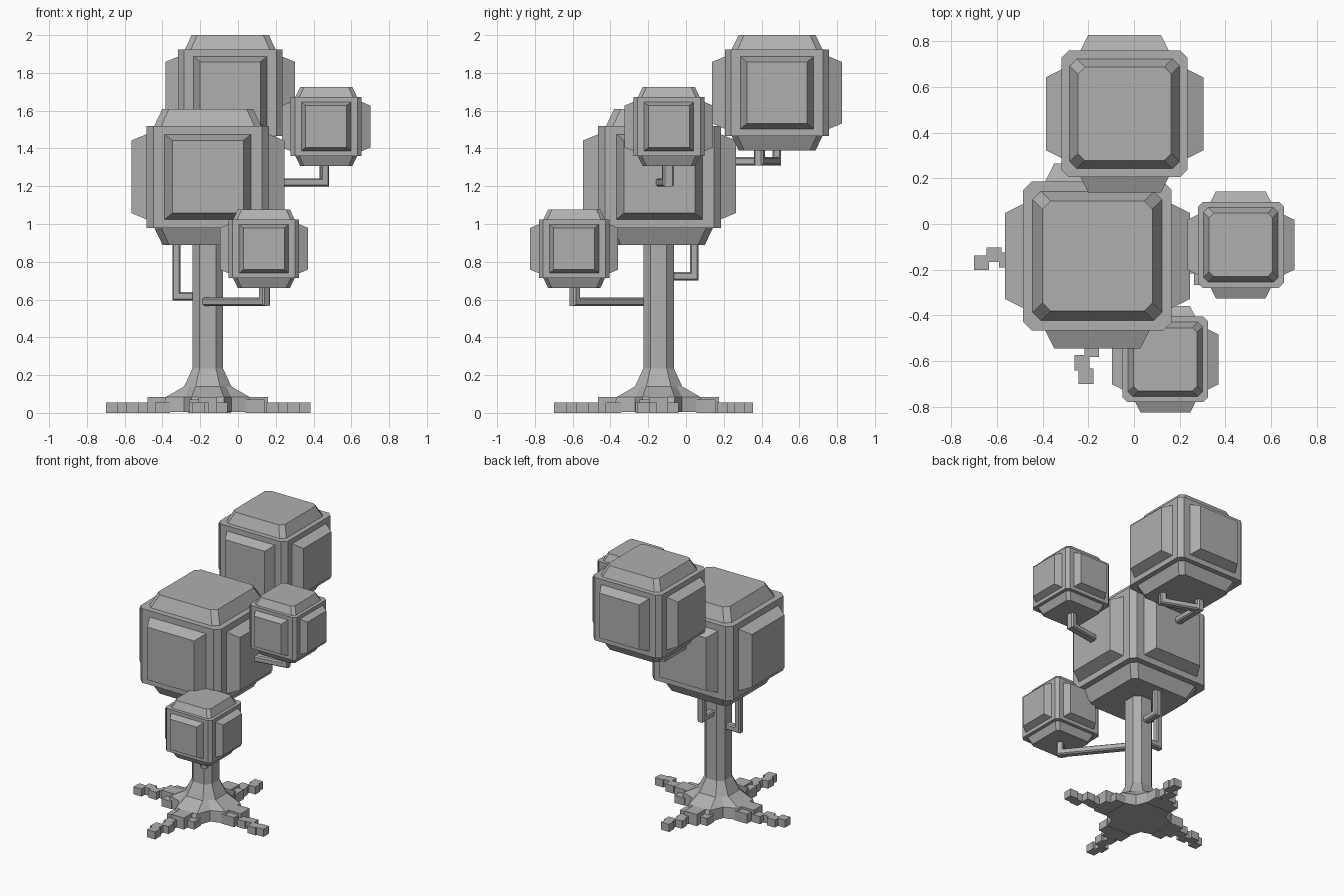
import bpy, bmesh, math
from mathutils import Vector, Matrix

if "Cube" in bpy.data.objects:
    bpy.data.objects.remove(bpy.data.objects["Cube"])

TX, TY = -0.16, -0.145          # trunk centre
GREY = bpy.data.materials.new("dark_grey")
GREY.diffuse_color = (0.43, 0.43, 0.43, 1)
GREY.use_nodes = True
GREY.node_tree.nodes["Principled BSDF"].inputs["Base Color"].default_value = GREY.diffuse_color


def loft(bm, rings, mat=None):
    """Skin a stack of equal-length rings and cap both ends."""
    mat = mat or Matrix()
    vs = [[bm.verts.new(mat @ Vector(p)) for p in r] for r in rings]
    n = len(vs[0])
    for a, b in zip(vs, vs[1:]):
        for i in range(n):
            j = (i + 1) % n
            bm.faces.new((a[i], a[j], b[j], b[i]))
    bm.faces.new(vs[0][::-1])
    bm.faces.new(vs[-1])


def finish(bm, name, loc=(0, 0, 0), scale=1.0):
    bmesh.ops.recalc_face_normals(bm, faces=bm.faces)
    me = bpy.data.meshes.new(name)
    bm.to_mesh(me)
    bm.free()
    me.materials.append(GREY)
    ob = bpy.data.objects.new(name, me)
    ob.location = loc
    ob.scale = (scale,) * 3
    bpy.context.collection.objects.link(ob)
    return ob


def octagon(h, c, z):
    """Square of half-size h with corners cut by c."""
    k = h - c
    return [(h, -k, z), (h, k, z), (k, h, z), (-k, h, z),
            (-h, k, z), (-h, -k, z), (-k, -h, z), (k, -h, z)]


def rect(a, b, z):
    return [(a, -b, z), (a, b, z), (-a, b, z), (-a, -b, z)]


def canopy(name, loc, s):
    bm = bmesh.new()
    # chamfered block
    loft(bm, [octagon(0.325, 0.037, -0.27), octagon(0.325, 0.037, 0.27)])
    # top and bottom pads
    for flip in (0, math.pi):
        loft(bm, [octagon(0.283, 0.037, 0.26), octagon(0.283, 0.037, 0.27),
                  octagon(0.24, 0.035, 0.36)], Matrix.Rotation(flip, 4, 'X'))
    # four side pads
    for i in range(4):
        m = Matrix.Rotation(i * math.pi / 2, 4, 'Z') @ Matrix.Rotation(math.pi / 2, 4, 'X')
        loft(bm, [rect(0.228, 0.225, 0.315), rect(0.228, 0.225, 0.325),
                  rect(0.188, 0.192, 0.405)], m)
    return finish(bm, name, loc, s)


canopy("main_canopy", (-0.16, -0.14, 1.25), 1.0)
canopy("top_canopy", (-0.041, 0.482, 1.695), 0.849)
canopy("right_canopy", (0.467, -0.091, 1.516), 0.578)
canopy("low_canopy", (0.137, -0.592, 0.869), 0.576)


# Trunk: octagonal column flaring into a four-armed star
def star(r, w, d, z):
    pts = []
    for i in range(4):
        m = Matrix.Rotation(i * math.pi / 2, 3, 'Z')
        pts += [m @ Vector(p) for p in ((r, -w, z), (r, w, z), (d, d, z))]
    return pts


bm = bmesh.new()
loft(bm, [star(0.25, 0.085, 0.125, 0.005), star(0.22, 0.085, 0.125, 0.085),
          star(0.125, 0.065, 0.095, 0.14), star(0.081, 0.043, 0.062, 0.235),
          star(0.081, 0.043, 0.062, 1.0)])
finish(bm, "trunk", (TX, TY, 0))


# Roots: zigzag rows of small blocks
def block(bm, u0, u1, v, half, h, m):
    loft(bm, [[(u0, v - half, z), (u1, v - half, z), (u1, v + half, z), (u0, v + half, z)]
              for z in (0.0, h)], m)


ROOTS = (("right_root", 0.545, -0.08), ("back_root", 0.50, -0.08),
         ("left_root", 0.54, 0.025), ("front_root", 0.555, -0.05))
for i, (name, length, drift) in enumerate(ROOTS):
    bm = bmesh.new()
    m = Matrix.Rotation(i * math.pi / 2, 4, 'Z')
    block(bm, 0.2, 0.32, 0, 0.05, 0.085, m)
    block(bm, 0.2, 0.28, 0.075, 0.03, 0.055, m)
    block(bm, 0.2, 0.30, -0.07, 0.03, 0.07, m)
    step = (length - 0.32) / 4
    for k in range(4):
        v = drift * (k + 1) / 4 - (0.03 if k % 2 == 0 else 0)
        block(bm, 0.31 + k * step, 0.32 + (k + 1) * step, v, 0.032, 0.055, m)
    finish(bm, name, (TX, TY, 0))


# Branches: mitred tubes with cut corners
def branch(name, pts, wide=0.026, high=0.022):
    pts = [Vector(p) for p in pts]
    dirs = [(b - a).normalized() for a, b in zip(pts, pts[1:])]
    up = Vector((0, 0, 1))
    side = dirs[0].cross(up).normalized()
    ring = [pts[0] + side * x * wide + up * y * high for x, y, _ in octagon(1, 0.35, 0)]
    rings = [ring]
    for k, d in enumerate(dirs):
        p = pts[k + 1]
        n = d + dirs[k + 1] if k + 1 < len(dirs) else d
        ring = [q + d * ((p - q).dot(n) / d.dot(n)) for q in ring]
        rings.append(ring)
    bm = bmesh.new()
    loft(bm, rings)
    return finish(bm, name)


branch("low_branch", [(-0.18, TY - 0.05, 0.589), (0.14, -0.588, 0.589), (0.14, -0.588, 0.75)])
branch("left_branch", [(TX, TY, 0.618), (-0.326, TY, 0.618), (-0.326, TY, 1.0)])
branch("back_branch", [(TX, TY, 0.723), (TX, 0.043, 0.723), (TX, 0.043, 1.0)])
branch("right_branch", [(0.1, -0.15, 1.22), (0.457, -0.095, 1.22), (0.457, -0.095, 1.4)], 0.03)
branch("top_branch", [(TX, 0.1, 1.333), (TX, 0.48, 1.333), (TX, 0.48, 1.5)])
branch("top_side_branch", [(TX, 0.478, 1.333), (0.08, 0.39, 1.333), (0.08, 0.39, 1.5)])
